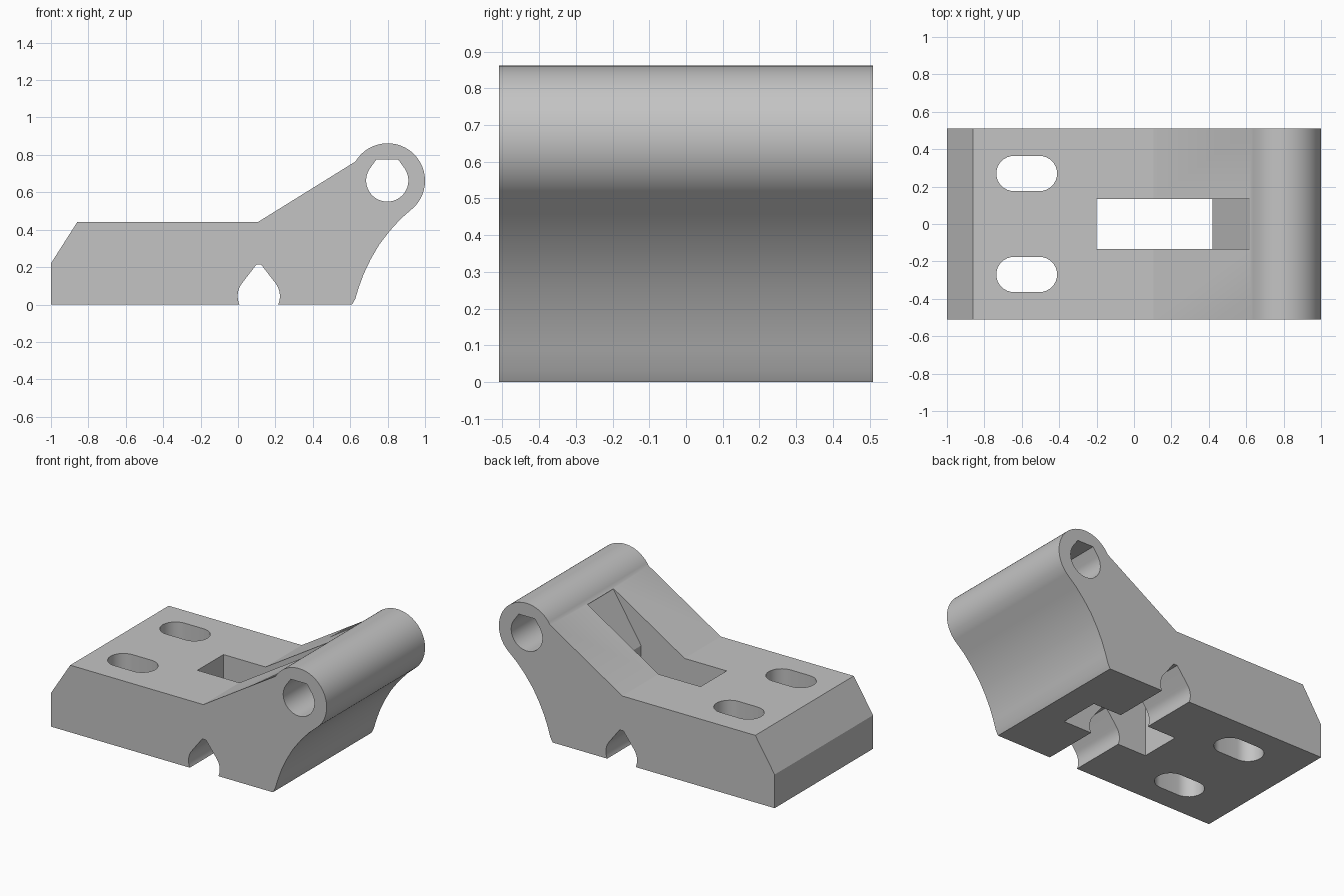
import bpy
import bmesh
from math import sin, cos, radians

if "Cube" in bpy.data.objects:
    bpy.data.objects.remove(bpy.data.objects["Cube"])

GREY = (0.55, 0.55, 0.55, 1)
HALF_WIDTH = 0.51

grey = bpy.data.materials.new("plain grey")
grey.use_nodes = True
grey.diffuse_color = GREY
grey.node_tree.nodes["Principled BSDF"].inputs["Base Color"].default_value = GREY


def arc(cx, cy, r, start, end, steps):
    """Points on a circle, angles in degrees."""
    angles = [radians(start + (end - start) * i / steps) for i in range(steps + 1)]
    return [(cx + r * cos(a), cy + r * sin(a)) for a in angles]


def prism(name, outline, low, high, axis):
    """Extrude an outline along y (outline in x, z) or z (outline in x, y)."""
    def place(u, v, w):
        return (u, w, v) if axis == "y" else (u, v, w)

    bm = bmesh.new()
    base = bm.faces.new([bm.verts.new(place(u, v, low)) for u, v in outline])
    grown = bmesh.ops.extrude_face_region(bm, geom=[base])["geom"]
    bmesh.ops.translate(bm, vec=place(0, 0, high - low),
                        verts=[g for g in grown if isinstance(g, bmesh.types.BMVert)])
    bmesh.ops.recalc_face_normals(bm, faces=bm.faces)
    mesh = bpy.data.meshes.new(name)
    bm.to_mesh(mesh)
    bm.free()
    mesh.materials.append(grey)
    obj = bpy.data.objects.new(name, mesh)
    bpy.context.collection.objects.link(obj)
    return obj


def cut(target, cutter):
    """Subtract the cutter and discard it."""
    cutter.hide_render = True
    bpy.context.view_layer.objects.active = target
    mod = target.modifiers.new("cut", "BOOLEAN")
    mod.operation = "DIFFERENCE"
    mod.solver = "EXACT"
    mod.object = cutter
    bpy.ops.object.modifier_apply(modifier=mod.name)
    bpy.data.objects.remove(cutter)


# Side profile: block, ramp, round barrel, concave underside
underside = [(0.87, 0.458), (0.81, 0.392), (0.755, 0.32), (0.71, 0.243),
             (0.672, 0.163), (0.645, 0.09), (0.627, 0.03), (0.61, 0)]
profile = [(-1, 0), (-1, 0.22), (-0.86, 0.44), (0.105, 0.44)]
profile += arc(0.8, 0.662, 0.2, 149, -45, 36) + underside
bracket = prism("hinge_bracket", profile, -HALF_WIDTH, HALF_WIDTH, "y")

# Pin hole with a flattened top
hole = arc(0.798, 0.663, 0.113, 34, -214, 40) + [(0.74, 0.776), (0.856, 0.776)]
cut(bracket, prism("pin_hole_cutter", hole, -1, 1, "y"))

# Drop-shaped groove across the bottom
groove = arc(0.111, 0.045, 0.113, 37, -217, 40) + [(0.098, 0.213), (0.124, 0.213)]
cut(bracket, prism("groove_cutter", groove, -1, 1, "y"))

# Central window with a sloped end that runs out on the ramp
window = [(-0.2, -0.2), (0.42, -0.2), (0.42, 0.44), (0.62, 0.755), (0.62, 1), (-0.2, 1)]
cut(bracket, prism("window_cutter", window, -0.135, 0.135, "y"))

# Pair of rounded mounting slots
for side in (-1, 1):
    slot = (arc(-0.505, side * 0.27, 0.094, -90, 90, 16)
            + arc(-0.642, side * 0.27, 0.094, 90, 270, 16))
    cut(bracket, prism("slot_cutter", slot, -1, 1, "z"))

# Smooth curved walls, crisp edges
bpy.ops.object.select_all(action="DESELECT")
bracket.select_set(True)
bpy.context.view_layer.objects.active = bracket
bpy.ops.object.shade_smooth_by_angle(angle=radians(25))
